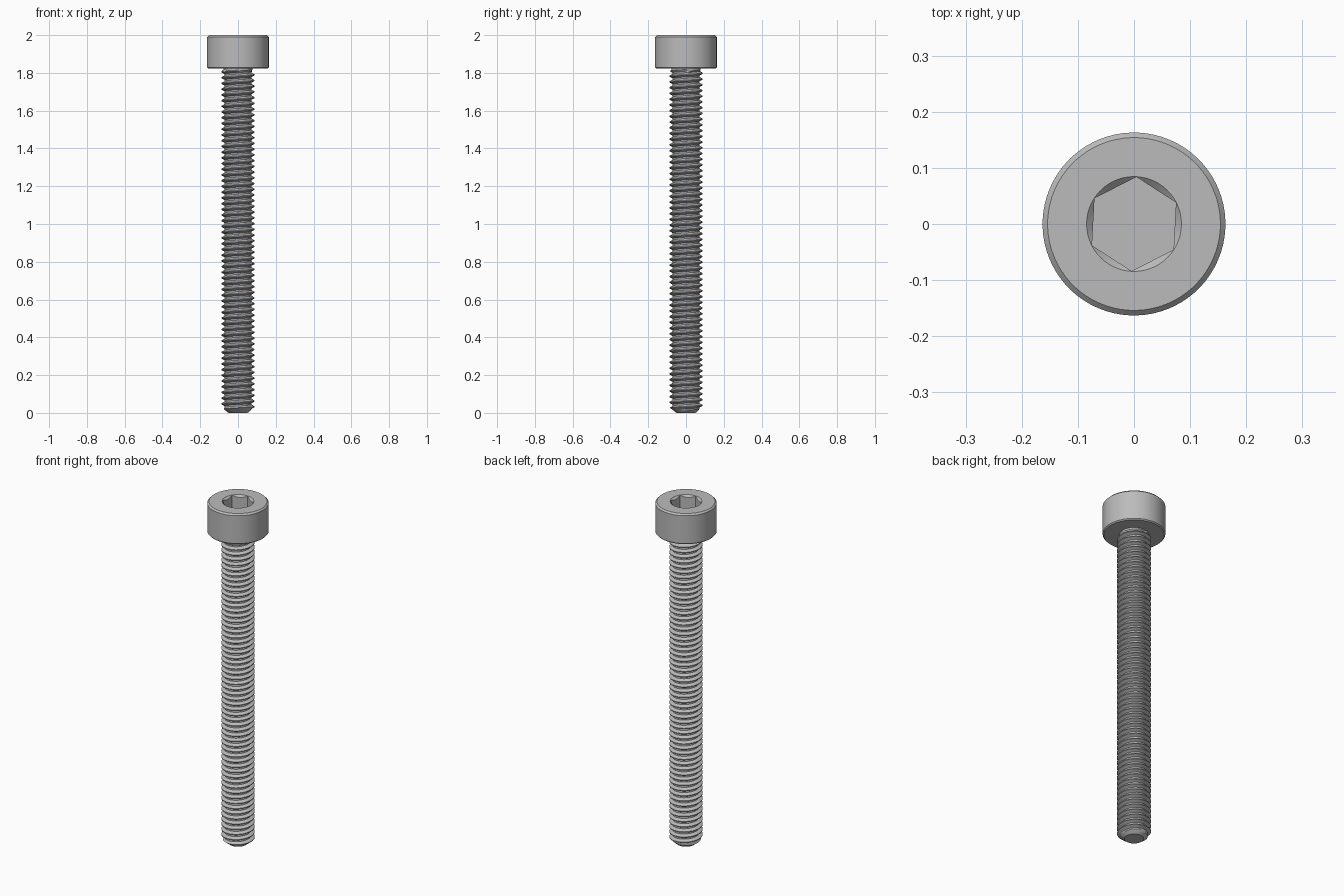
import bpy, bmesh
from math import pi, sin, cos, radians

cube = bpy.data.objects.get("Cube")
if cube:
    bpy.data.objects.remove(cube)

HEAD_R, HEAD_BASE, TOP = 0.163, 1.822, 2.0
SOCKET_R, SOCKET_DEPTH, HEX_TURN = 0.084, 0.09, radians(27)
CREST, ROOT, PITCH = 0.0885, 0.071, 0.0303
SEGS = 72

steel = bpy.data.materials.new("steel grey")
steel.use_nodes = True
GREY = (0.5, 0.5, 0.5, 1)
steel.diffuse_color = GREY
steel.node_tree.nodes["Principled BSDF"].inputs["Base Color"].default_value = GREY


def finish(bm, name):
    """Clean the mesh, make the object and smooth its round sides."""
    bmesh.ops.remove_doubles(bm, verts=bm.verts, dist=1e-5)
    bmesh.ops.recalc_face_normals(bm, faces=bm.faces)
    mesh = bpy.data.meshes.new(name)
    bm.to_mesh(mesh)
    bm.free()
    mesh.materials.append(steel)
    obj = bpy.data.objects.new(name, mesh)
    bpy.context.collection.objects.link(obj)
    bpy.ops.object.select_all(action='DESELECT')
    obj.select_set(True)
    bpy.context.view_layer.objects.active = obj
    bpy.ops.object.shade_smooth_by_angle(angle=radians(25))
    return obj


def hex_radius(a):
    """Distance from the axis to the hexagon side at angle a."""
    return SOCKET_R * cos(pi / 6) / cos(a % (pi / 3) - pi / 6)


def build_head():
    bm = bmesh.new()

    def ring(radius, height):
        verts = []
        for i in range(SEGS):
            a = 2 * pi * i / SEGS
            r = radius(a) if callable(radius) else radius
            z = height(r) if callable(height) else height
            verts.append(bm.verts.new((r * cos(a + HEX_TURN), r * sin(a + HEX_TURN), z)))
        return verts

    # Chamfered outside, countersunk rim, then the hexagonal socket
    rings = [
        ring(HEAD_R - 0.006, HEAD_BASE),
        ring(HEAD_R, HEAD_BASE + 0.006),
        ring(HEAD_R, TOP - 0.009),
        ring(HEAD_R - 0.009, TOP),
        ring(SOCKET_R + 0.0005, TOP),
        ring(hex_radius, lambda r: TOP - (SOCKET_R - r)),
        ring(hex_radius, TOP - SOCKET_DEPTH),
    ]
    for low, high in zip(rings, rings[1:]):
        for i in range(SEGS):
            j = (i + 1) % SEGS
            bm.faces.new((low[i], low[j], high[j], high[i]))
    bm.faces.new(rings[0][::-1])
    bm.faces.new(rings[-1])
    return finish(bm, "socket_head")


def build_shank():
    bm = bmesh.new()
    segs = 48
    top = HEAD_BASE + 0.008
    # One thread turn: crest start, crest end, root start, root end
    profile = [(0, CREST), (0.15, CREST), (0.45, ROOT), (0.7, ROOT)]
    turns = int(top / PITCH) + 3

    def point(turn, offset, r, i):
        a = 2 * pi * i / segs
        z = min(max(PITCH * (turn - 1 + offset + i / segs), 0), top)
        r = min(r, 0.05 + 1.3 * z)          # tapered tip
        if z > HEAD_BASE - 0.012:           # plain neck under the head
            r = 0.078
        return bm.verts.new((r * cos(a), r * sin(a), z))

    rows = [[point(t, o, r, i) for i in range(segs + 1)]
            for t in range(-1, turns) for o, r in profile]
    for low, high in zip(rows, rows[1:]):
        for i in range(segs):
            quad = (low[i], low[i + 1], high[i + 1], high[i])
            if max(v.co.z for v in quad) > 0 and min(v.co.z for v in quad) < top:
                bm.faces.new(quad)
    # Weld the seam and drop collapsed faces before closing the ends
    bmesh.ops.remove_doubles(bm, verts=bm.verts, dist=1e-5)
    bmesh.ops.dissolve_degenerate(bm, dist=1e-6, edges=bm.edges)
    bmesh.ops.holes_fill(bm, edges=[e for e in bm.edges if e.is_boundary], sides=0)
    return finish(bm, "threaded_shank")


build_head()
build_shank()
